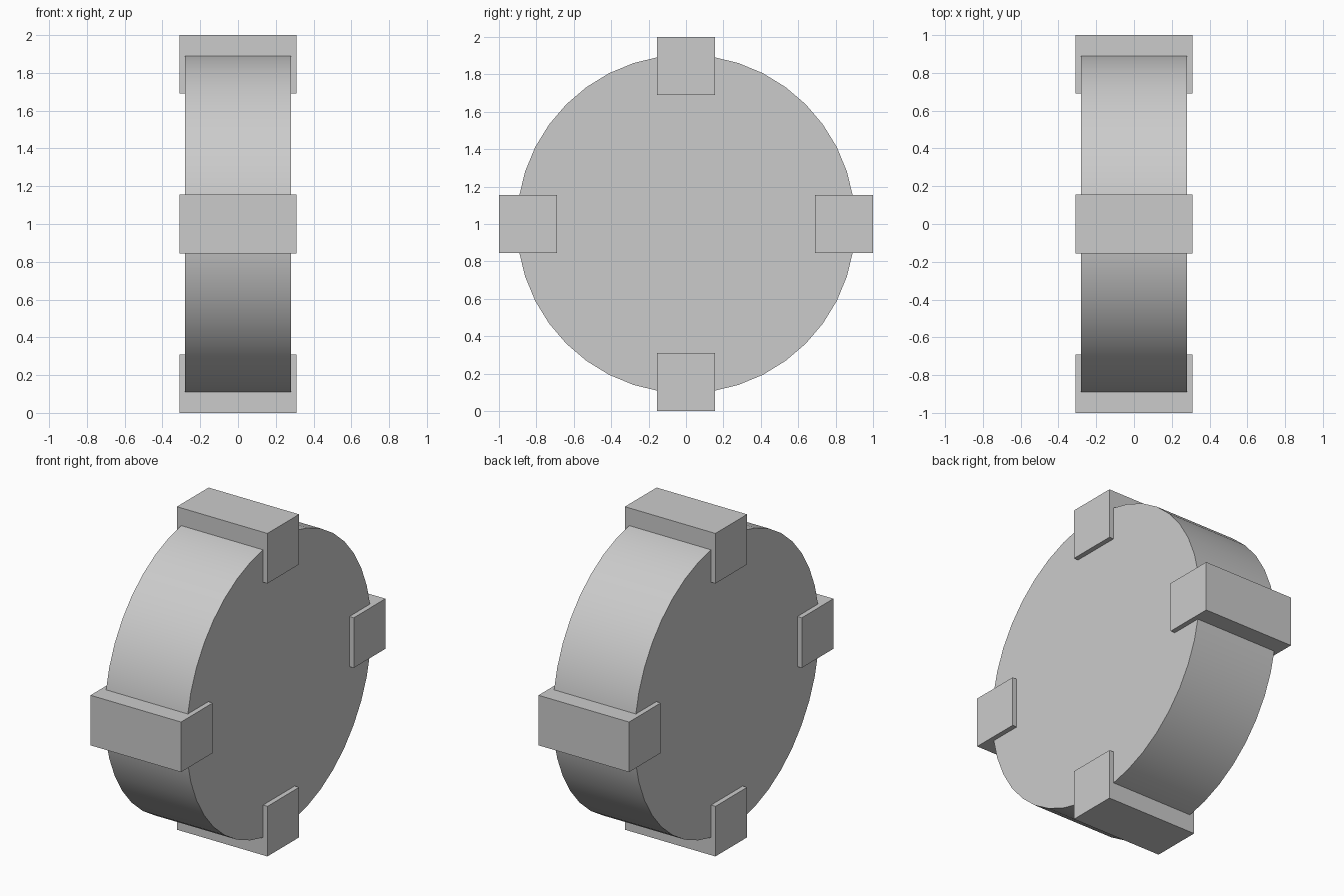
import bpy
import math

old = bpy.data.objects.get("Cube")
if old:
    bpy.data.objects.remove(old, do_unlink=True)

# Single grey material
grey = bpy.data.materials.new("plain_grey")
grey.use_nodes = True
colour = (0.6, 0.6, 0.6, 1)
grey.diffuse_color = colour
grey.node_tree.nodes["Principled BSDF"].inputs["Base Color"].default_value = colour

CENTRE_Z = 1.0
BLOCK = 0.31        # width and depth of each rim block
BLOCK_LENGTH = 0.62

# Wheel drum lying along x
bpy.ops.mesh.primitive_cylinder_add(vertices=40, radius=0.905, depth=0.56,
                                    location=(0, 0, CENTRE_Z),
                                    rotation=(0, math.pi / 2, 0))
drum = bpy.context.object
drum.name = "wheel_drum"
drum.data.materials.append(grey)
bpy.ops.object.transform_apply(location=False, rotation=True, scale=True)
bpy.ops.object.shade_smooth_by_angle(angle=math.radians(30))

# Four blocks clamped around the rim
reach = 1 - BLOCK / 2
for name, y, z in (("top", 0, 1), ("bottom", 0, -1), ("front", -1, 0), ("back", 1, 0)):
    bpy.ops.mesh.primitive_cube_add(size=1, location=(0, y * reach, CENTRE_Z + z * reach))
    block = bpy.context.object
    block.name = name + "_rim_block"
    block.scale = (BLOCK_LENGTH, BLOCK, BLOCK)
    bpy.ops.object.transform_apply(location=False, rotation=False, scale=True)
    block.data.materials.append(grey)
